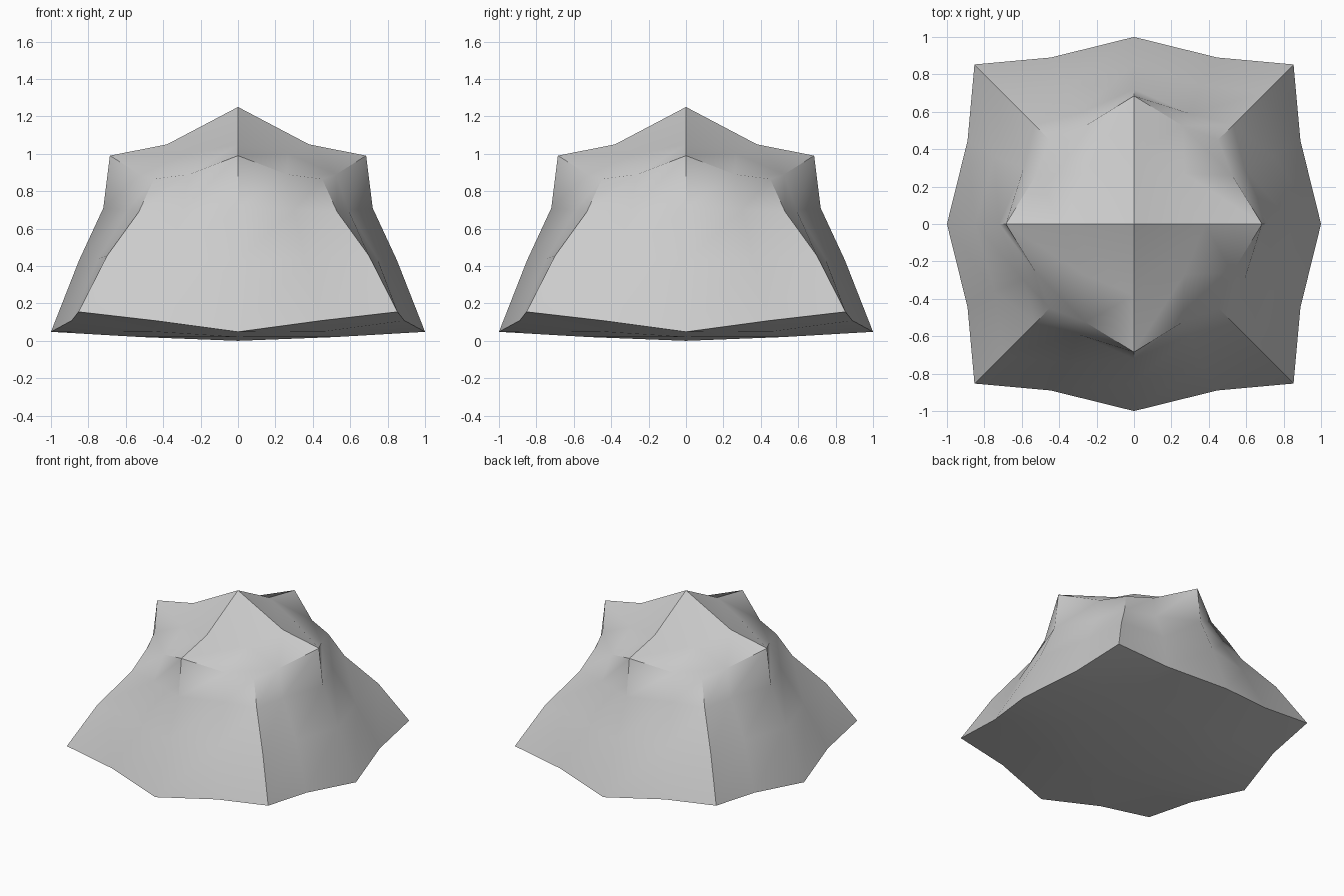
import bpy, bmesh, math

if "Cube" in bpy.data.objects:
    bpy.data.objects.remove(bpy.data.objects["Cube"])

bm = bmesh.new()


def ring(sector):
    """Repeat one side's points around z in four quarter turns."""
    verts = []
    for k in range(4):
        c, s = round(math.cos(k * math.pi / 2)), round(math.sin(k * math.pi / 2))
        for x, y, z in sector:
            verts.append(bm.verts.new((c * x - s * y, s * x + c * y, z)))
    return verts


def wall_ring(corner, cz, mid, mz, qx, qy, qz):
    return ring([(-corner, -corner, cz), (-qx, -qy, qz), (0, -mid, mz), (qx, -qy, qz)])


def cap(outer, diag, dz, axis, az, centre_z):
    """Fill a 16-point rim with a 4 x 4 quad grid."""
    inner = ring([(-diag, -diag, dz), (0, -axis, az)])
    centre = bm.verts.new((0, 0, centre_z))
    for k in range(4):
        o, i = 4 * k, 2 * k
        nxt = inner[(i + 2) % 8]
        bm.faces.new((outer[o - 1], outer[o], outer[o + 1], inner[i]))
        bm.faces.new((outer[o + 1], outer[o + 2], inner[i + 1], inner[i]))
        bm.faces.new((outer[o + 2], outer[o + 3], nxt, inner[i + 1]))
        bm.faces.new((inner[i - 1], inner[i], inner[i + 1], centre))


# flared side walls, from the bottom rim to the top rim
rows = [wall_ring(.853, .155, 1.0, .048, .445, .89, .108),
        wall_ring(.70, .455, .85, .43, .36, .745, .44),
        wall_ring(.53, .69, .72, .71, .30, .59, .70),
        wall_ring(.45, .865, .685, .99, .26, .525, .89)]
for a, b in zip(rows, rows[1:]):
    for i in range(16):
        j = (i + 1) % 16
        bm.faces.new((a[i], a[j], b[j], b[i]))

# shallow underside and peaked top
cap(rows[0], .46, .05, .52, .02, 0)
cap(rows[-1], .27, 1.0, .38, 1.05, 1.25)

bmesh.ops.recalc_face_normals(bm, faces=bm.faces)
mesh = bpy.data.meshes.new("rock_block")
bm.to_mesh(mesh)
bm.free()
rock = bpy.data.objects.new("rock_block", mesh)
bpy.context.collection.objects.link(rock)
bpy.context.view_layer.objects.active = rock
rock.select_set(True)
bpy.ops.object.shade_smooth_by_angle(angle=math.radians(40))
